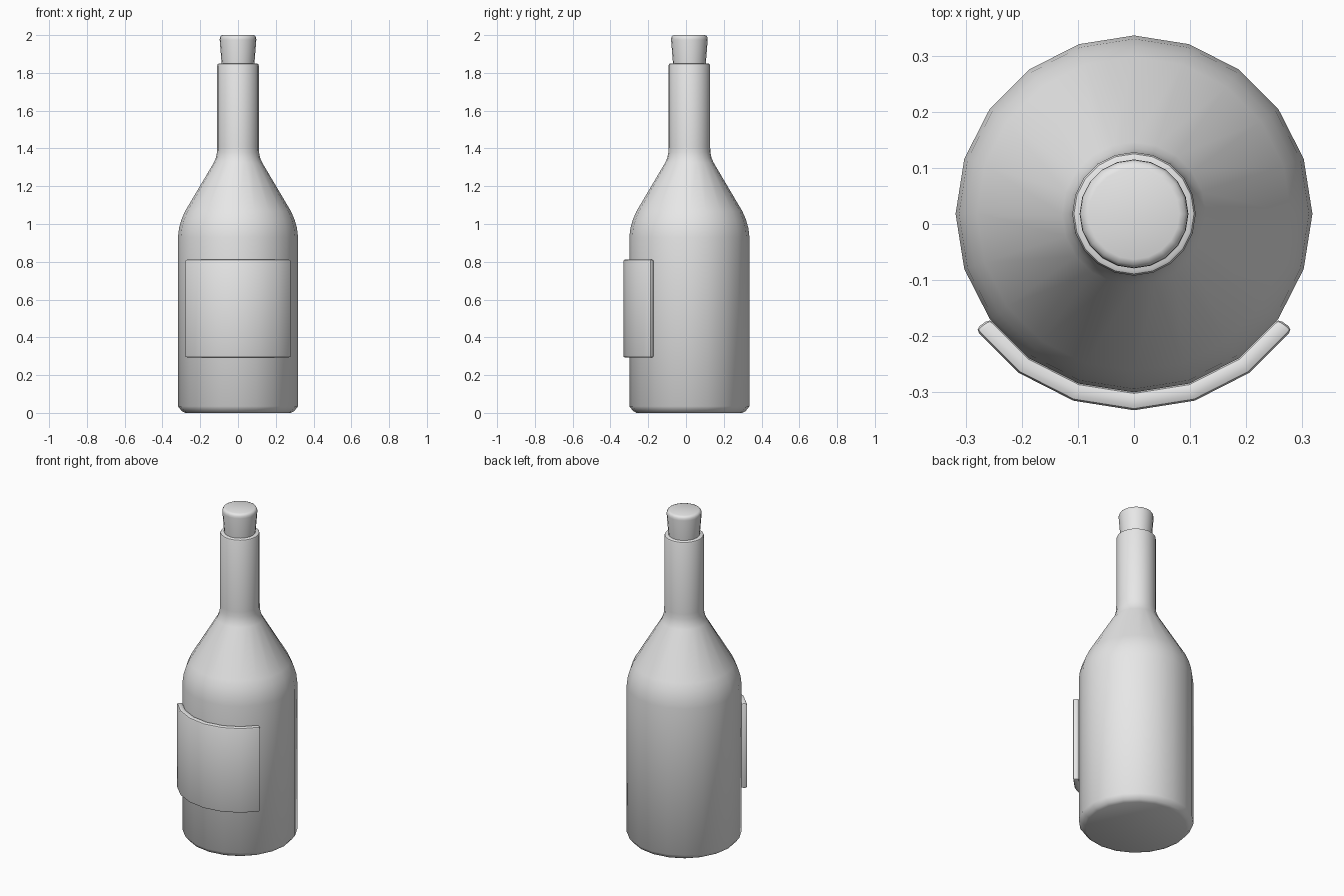
import bpy
import bmesh
import math

SIDES = 20
CENTRE_Y = 0.018

cube = bpy.data.objects.get("Cube")
if cube:
    bpy.data.objects.remove(cube, do_unlink=True)

grey = bpy.data.materials.new("plain grey")
grey.use_nodes = True
grey.diffuse_color = (0.8, 0.8, 0.8, 1)
grey.node_tree.nodes["Principled BSDF"].inputs["Base Color"].default_value = grey.diffuse_color


def polar(radius, angle, z):
    """Point around the bottle axis; angle 0 faces the front."""
    return (radius * math.sin(angle), CENTRE_Y - radius * math.cos(angle), z)


def finish(name, bm):
    """Turn a bmesh into a smooth object that keeps its sharp edges."""
    bmesh.ops.recalc_face_normals(bm, faces=bm.faces[:])
    mesh = bpy.data.meshes.new(name)
    bm.to_mesh(mesh)
    bm.free()
    for face in mesh.polygons:
        face.use_smooth = True
    mesh.set_sharp_from_angle(angle=math.radians(40))
    mesh.materials.append(grey)
    obj = bpy.data.objects.new(name, mesh)
    bpy.context.collection.objects.link(obj)
    return obj


def bridge(bm, a, b):
    """Join two closed rings with quads."""
    n = len(a)
    for i in range(n):
        j = (i + 1) % n
        bm.faces.new((a[i], a[j], b[j], b[i]))


def lathe(name, profile):
    """Spin a (radius, height) profile and cap both ends."""
    bm = bmesh.new()
    step = 2 * math.pi / SIDES
    rings = [[bm.verts.new(polar(r, i * step, z)) for i in range(SIDES)]
             for r, z in profile]
    for a, b in zip(rings, rings[1:]):
        bridge(bm, a, b)
    bm.faces.new(rings[0])
    bm.faces.new(rings[-1])
    return finish(name, bm)


# Bottle body, shoulder and neck
lathe("bottle", [
    (0.280, 0.0), (0.297, 0.009), (0.318, 0.035),
    (0.318, 0.93), (0.312, 0.98), (0.299, 1.025), (0.280, 1.068),
    (0.128, 1.325), (0.117, 1.35), (0.111, 1.38),
    (0.110, 1.41), (0.110, 1.84), (0.107, 1.847), (0.101, 1.85),
])

# Tapered stopper
lathe("stopper", [
    (0.079, 1.75), (0.087, 1.85), (0.097, 1.975),
    (0.096, 1.987), (0.091, 1.996), (0.081, 2.0),
])

# Thick curved label wrapped around the front
bm = bmesh.new()
inner, outer, low, high = 0.317, 0.350, 0.293, 0.812
rings = []
for i in range(-3, 4):
    angle = i * 2 * math.pi / SIDES
    corners = ((inner, low), (outer, low), (outer, high), (inner, high))
    rings.append([bm.verts.new(polar(r, angle, z)) for r, z in corners])
for a, b in zip(rings, rings[1:]):
    bridge(bm, a, b)
bm.faces.new(rings[0])
bm.faces.new(rings[-1])
bmesh.ops.recalc_face_normals(bm, faces=bm.faces[:])
sharp = [e for e in bm.edges if e.calc_face_angle(0) > math.radians(45)]
bmesh.ops.bevel(bm, geom=sharp, offset=0.01, segments=2, profile=0.5,
                affect='EDGES', clamp_overlap=True)
finish("label", bm)
